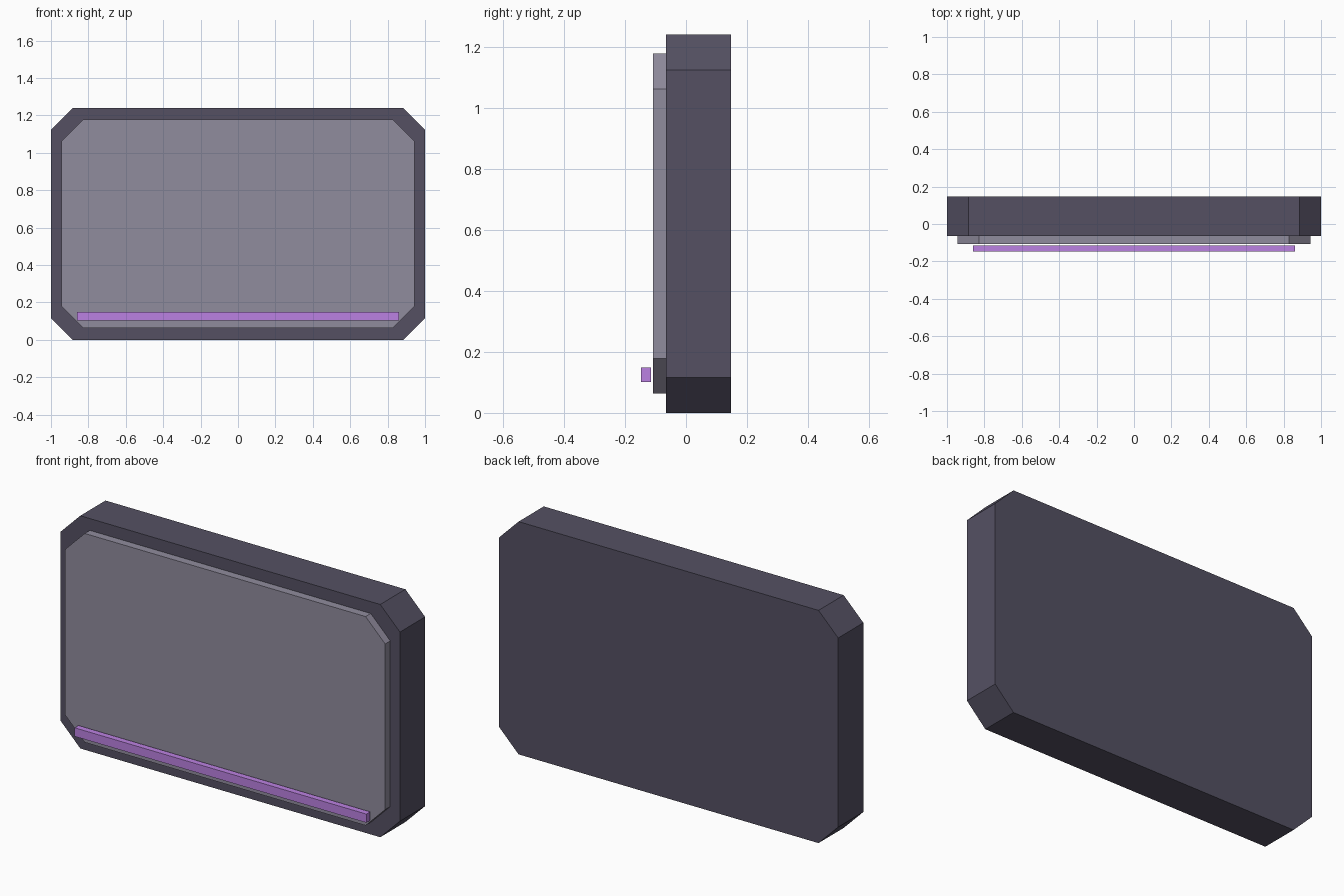
import bpy
import bmesh

cube = bpy.data.objects.get("Cube")
if cube:
    bpy.data.objects.remove(cube, do_unlink=True)


def make_material(name, color):
    mat = bpy.data.materials.new(name)
    mat.use_nodes = True
    rgba = (*color, 1.0)
    mat.diffuse_color = rgba
    mat.node_tree.nodes["Principled BSDF"].inputs["Base Color"].default_value = rgba
    return mat


def make_slab(name, half_width, z_range, y_range, corner, mat):
    """Flat slab facing the front, with optional cut corners."""
    (z0, z1), (y0, y1) = z_range, y_range
    outline = []
    for sx, sz in ((-1, -1), (1, -1), (1, 1), (-1, 1)):
        x, z = sx * half_width, z1 if sz > 0 else z0
        if corner:
            # Cut each corner, keeping the points in order round the outline
            pair = [(x, z - sz * corner), (x - sx * corner, z)]
            outline += pair if sx == sz else pair[::-1]
        else:
            outline.append((x, z))

    bm = bmesh.new()
    face = bm.faces.new([bm.verts.new((x, y0, z)) for x, z in outline])
    extruded = bmesh.ops.extrude_face_region(bm, geom=[face], use_keep_orig=True)
    verts = [g for g in extruded["geom"] if isinstance(g, bmesh.types.BMVert)]
    bmesh.ops.translate(bm, verts=verts, vec=(0, y1 - y0, 0))
    bmesh.ops.recalc_face_normals(bm, faces=bm.faces)
    mesh = bpy.data.meshes.new(name)
    bm.to_mesh(mesh)
    bm.free()
    mesh.materials.append(mat)
    obj = bpy.data.objects.new(name, mesh)
    bpy.context.collection.objects.link(obj)


dark = make_material("dark slate", (0.089, 0.081, 0.124))
grey = make_material("soft grey", (0.28, 0.262, 0.34))
purple = make_material("purple", (0.50, 0.222, 0.76))

# Casing, raised front panel and floating accent bar
make_slab("casing", 1.0, (0.0, 1.24), (-0.065, 0.147), 0.116, dark)
make_slab("front_panel", 0.943, (0.064, 1.177), (-0.108, -0.065), 0.115, grey)
make_slab("accent_bar", 0.86, (0.102, 0.148), (-0.147, -0.115), 0, purple)
